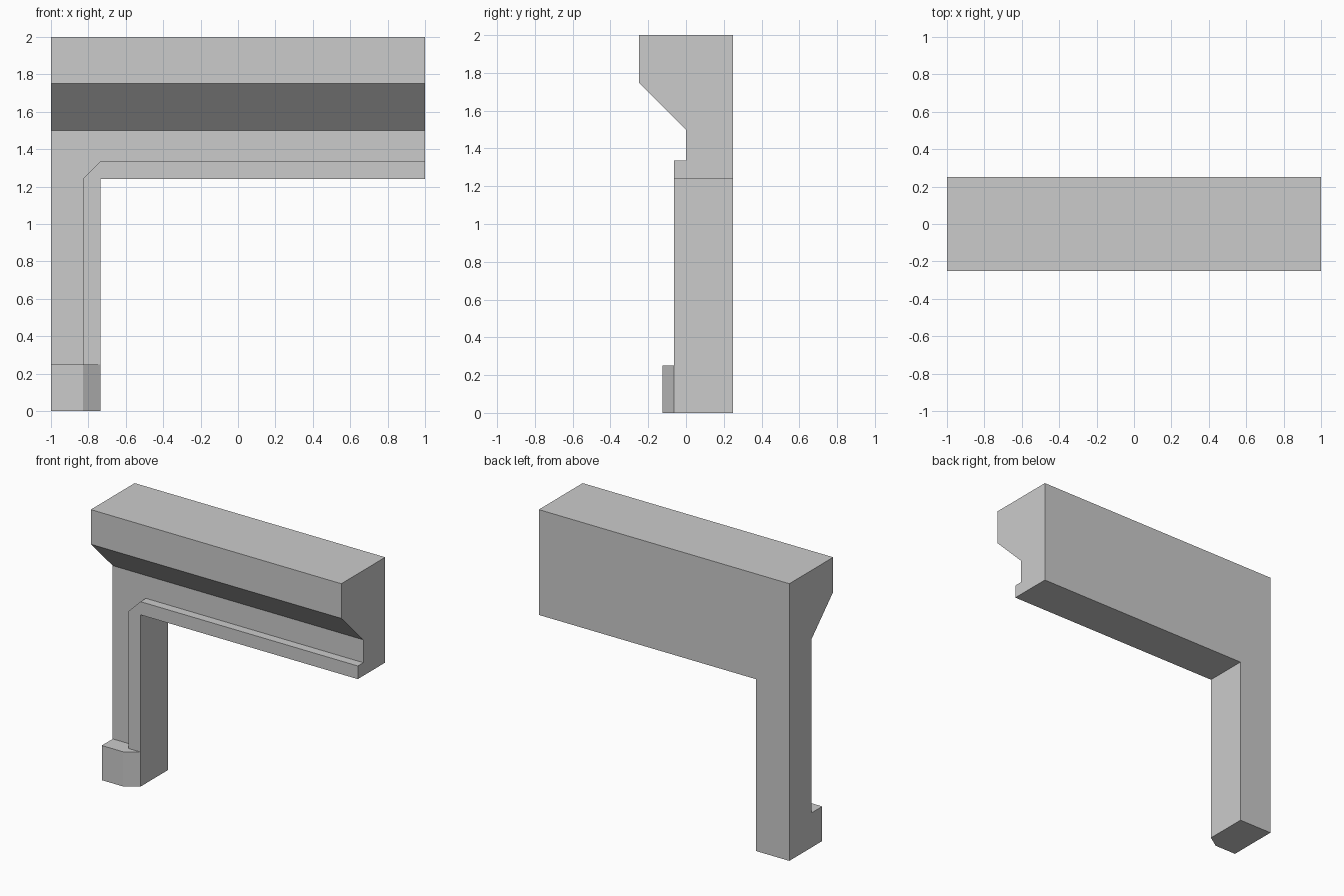
import bpy
import bmesh
from mathutils import Vector

cube = bpy.data.objects.get("Cube")
if cube:
    bpy.data.objects.remove(cube)

# Single plain grey material
grey = bpy.data.materials.new("plain grey")
grey.use_nodes = True
colour = (0.6, 0.6, 0.6, 1)
grey.diffuse_color = colour
grey.node_tree.nodes["Principled BSDF"].inputs["Base Color"].default_value = colour


def extrude_profile(name, points, axis, start, end):
    """Extrude a 2D outline along x, y or z; outline uses the other two axes in order."""
    def place(point, depth):
        co = list(point)
        co.insert("xyz".index(axis), depth)
        return Vector(co)

    bm = bmesh.new()
    face = bm.faces.new([bm.verts.new(place(p, start)) for p in points])
    result = bmesh.ops.extrude_face_region(bm, geom=[face], use_keep_orig=True)
    moved = [v for v in result["geom"] if isinstance(v, bmesh.types.BMVert)]
    offset = place((0, 0), end - start)
    bmesh.ops.translate(bm, verts=moved, vec=offset)
    bmesh.ops.recalc_face_normals(bm, faces=bm.faces)
    mesh = bpy.data.meshes.new(name)
    bm.to_mesh(mesh)
    bm.free()
    mesh.materials.append(grey)
    obj = bpy.data.objects.new(name, mesh)
    bpy.context.collection.objects.link(obj)
    return obj


left, right, back = -1, 1, 0.25
jamb, trim_edge = -0.735, -0.83        # opening side and outer edge of the trim
head, trim_top = 1.24, 1.335           # opening top and upper edge of the trim
trim_front, plinth_front = -0.0625, -0.125
plinth_top, wall_top = 0.25, 1.5

# L-shaped wall: post on one side and lintel over the opening
extrude_profile("wall", [(left, 0), (jamb, 0), (jamb, head), (right, head),
                         (right, wall_top), (left, wall_top)], "y", 0, back)

# Overhanging cornice with a sloped underside
extrude_profile("cornice", [(back, wall_top), (0, wall_top), (-0.25, 1.75),
                            (-0.25, 2), (back, 2)], "x", left, right)

# Raised trim around the opening, with a chamfered corner
extrude_profile("opening_trim", [(trim_edge, plinth_top), (jamb, plinth_top), (jamb, head),
                                 (right, head), (right, trim_top), (jamb, trim_top),
                                 (trim_edge, head)], "y", trim_front, 0)

# Plinth block at the foot of the post, chamfered towards the opening
extrude_profile("plinth", [(left, 0), (left, plinth_front), (trim_edge, plinth_front),
                           (jamb, trim_front), (jamb, 0)], "z", 0, plinth_top)
